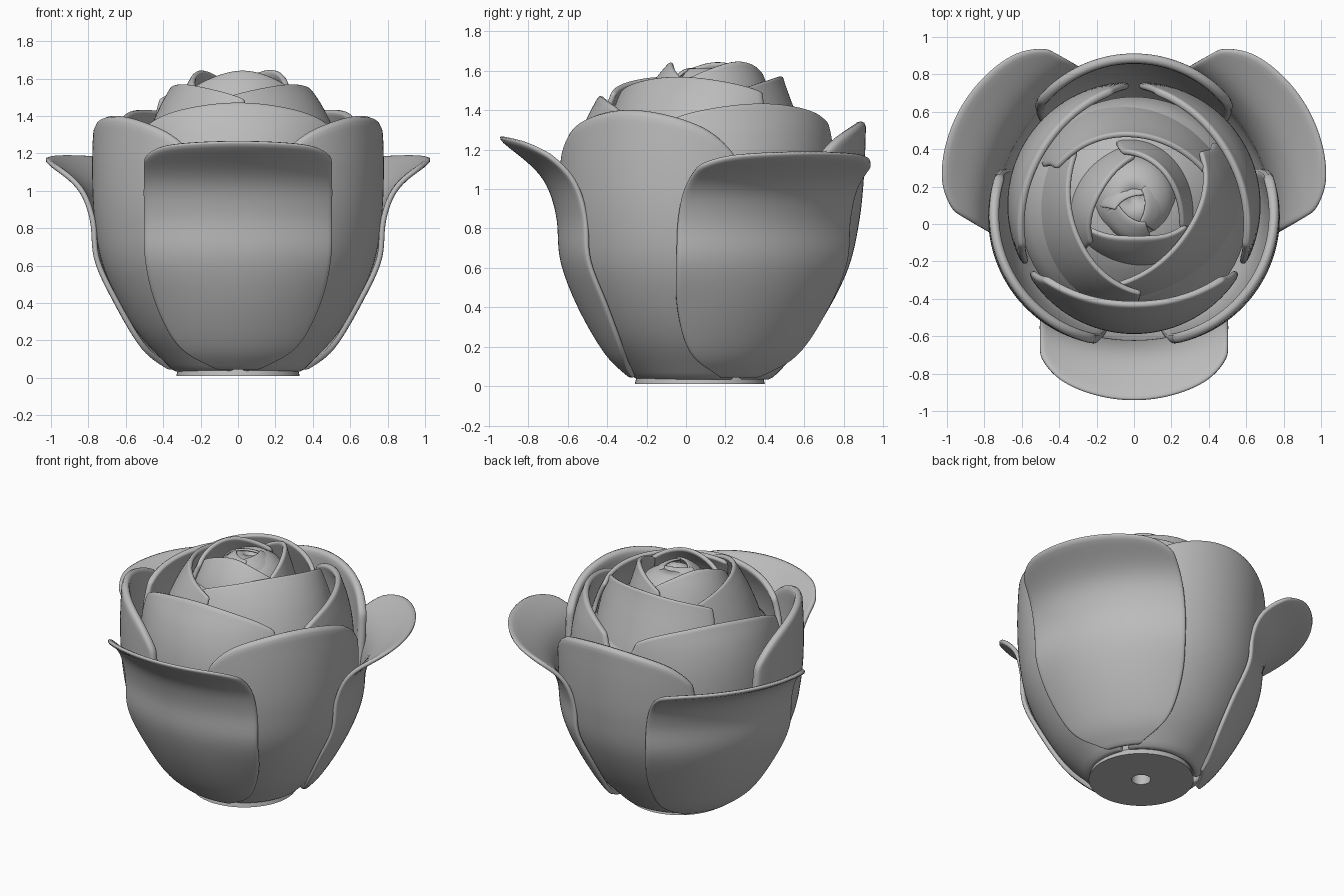
import bpy, bmesh, math
from mathutils import Matrix, Vector

if "Cube" in bpy.data.objects:
    bpy.data.objects.remove(bpy.data.objects["Cube"], do_unlink=True)

CENTRE_Y = 0.09

grey = bpy.data.materials.new("petal grey")
grey.use_nodes = True
COLOUR = (0.5, 0.5, 0.5, 1)
grey.diffuse_color = COLOUR
grey.node_tree.nodes["Principled BSDF"].inputs["Base Color"].default_value = COLOUR


def finish(bm, name):
    bmesh.ops.recalc_face_normals(bm, faces=bm.faces)
    for f in bm.faces:
        f.smooth = True
    mesh = bpy.data.meshes.new(name)
    bm.to_mesh(mesh)
    bm.free()
    mesh.materials.append(grey)
    ob = bpy.data.objects.new(name, mesh)
    bpy.context.scene.collection.objects.link(ob)
    return ob


def along(rows, t):
    """Smooth curve through the rows, t from 0 to 1."""
    p = [Vector(r) for r in rows]
    x = max(0, min(t, 1)) * (len(p) - 1)
    i = min(int(x), len(p) - 2)
    f = x - i
    b, c = p[i], p[i + 1]
    a = p[i - 1] if i else b * 2 - c
    d = p[i + 2] if i + 2 < len(p) else c * 2 - b
    return 0.5 * (2 * b + (c - a) * f + (2 * a - 5 * b + 4 * c - d) * f ** 2
                  + (3 * b - a - 3 * c + d) * f ** 3)


def petal(name, rows, angle, droop, corner, thick, spiral=0, lift=0, lean=0, cols=20, steps=24):
    """Rows run upward: radial distance, height, half width, cross-section radius."""
    bm = bmesh.new()
    grid = []
    for j in range(steps + 1):
        line = []
        for i in range(cols + 1):
            s = 2 * i / cols - 1
            s = math.copysign(1 - (1 - abs(s)) ** 1.3, s)
            t = j / steps * (1 - droop * s * s - corner * s ** 10)
            u, z, w, r = along(rows, t)
            v = w * s
            r = max(r, w * 1.06)
            u += spiral * s + lean * t ** 3 - r + math.sqrt(r * r - v * v)
            line.append(bm.verts.new((u, v, z + lift * t ** 3)))
        grid.append(line)
    for a, b in zip(grid, grid[1:]):
        for i in range(cols):
            bm.faces.new((a[i], a[i + 1], b[i + 1], b[i]))
    bm.transform(Matrix.Translation((0, CENTRE_Y, 0)) @ Matrix.Rotation(math.radians(angle), 4, 'Z'))
    ob = finish(bm, name)
    # Outward normals so the thickness grows inward
    mid = ob.data.polygons[len(ob.data.polygons) // 2 + cols // 2]
    outward = Vector((math.cos(math.radians(angle)), math.sin(math.radians(angle)), 0))
    if mid.normal.dot(outward) < 0:
        ob.data.flip_normals()
    solid = ob.modifiers.new("thickness", 'SOLIDIFY')
    solid.thickness = thick
    solid.offset = -1
    sub = ob.modifiers.new("rounding", 'SUBSURF')
    sub.levels = sub.render_levels = 1


def lathe(name, profile, y, sharp=False, segments=64):
    bm = bmesh.new()
    verts = [bm.verts.new((r, 0, z)) for r, z in profile]
    edges = [bm.edges.new(e) for e in zip(verts, verts[1:])]
    bmesh.ops.spin(bm, geom=verts + edges, cent=(0, 0, 0), axis=(0, 0, 1),
                   angle=math.tau, steps=segments, use_duplicate=False)
    bmesh.ops.remove_doubles(bm, verts=bm.verts, dist=0.0005)
    bm.transform(Matrix.Translation((0, y, 0)))
    ob = finish(bm, name)
    if sharp:
        bpy.context.view_layer.objects.active = ob
        ob.select_set(True)
        bpy.ops.object.shade_smooth_by_angle(angle=math.radians(35))
        ob.select_set(False)


# Heart of the flower, with a stem hole underneath
lathe("core", [(0, 0.3), (0.06, 0.3), (0.06, 0.01), (0.33, 0.01), (0.32, 0.05), (0.37, 0.15),
               (0.52, 0.4), (0.61, 0.7), (0.61, 1.05), (0.56, 1.18), (0.45, 1.31),
               (0.33, 1.41), (0.2, 1.5), (0, 1.52)], CENTRE_Y - 0.02, True)
lathe("bud", [(0.24, 1.35), (0.22, 1.48), (0.175, 1.55), (0.11, 1.59), (0.05, 1.6),
              (0.03, 1.57), (0, 1.56)], 0.14)

# Outer petals curling outward
outer = [(0.37, 0.035, 0.1, 0.5), (0.5, 0.16, 0.32, 0.65), (0.64, 0.4, 0.45, 0.8),
         (0.73, 0.64, 0.505, 1.0), (0.75, 0.87, 0.51, 1.0), (0.83, 1.07, 0.51, 1.0),
         (1.045, 1.255, 0.505, 1.05)]
for n, a, lift, lean in (("front", -90, 0, 0), ("back_left", 30, -0.08, 0.035),
                         ("back_right", 150, -0.08, 0.035)):
    petal("outer_petal_" + n, outer, a, 0.03, 0.05, 0.03, lift=lift, lean=lean)

# Upright petals between the outer ones
upright = [(0.33, 0.02, 0.28, 0.34), (0.55, 0.26, 0.44, 0.56), (0.72, 0.57, 0.52, 0.67),
           (0.78, 0.84, 0.54, 0.69), (0.795, 1.12, 0.53, 0.69), (0.785, 1.405, 0.5, 0.69)]
for n, a, lift, lean in (("back", 90, -0.06, 0.04), ("left", -30, 0, 0), ("right", 210, 0, 0)):
    petal("upright_petal_" + n, upright, a, 0.1, 0.08, 0.055, lift=lift, lean=lean)

# Inner petals leaning over the heart
inner = [(0.66, 0.6, 0.5, 0.66), (0.68, 0.9, 0.56, 0.66), (0.67, 1.12, 0.56, 0.66),
         (0.63, 1.29, 0.51, 0.68), (0.56, 1.44, 0.44, 0.72)]
for n, a, lift, lean in (("front", -90, 0.04, -0.03), ("left", 30, 0, 0.03), ("right", 150, 0, 0.03)):
    petal("inner_petal_" + n, inner, a, 0.12, 0.06, 0.04, lift=lift, lean=lean)

# Spiralling petals
spiral = [(0.58, 1.0, 0.5, 0.56), (0.53, 1.2, 0.5, 0.54), (0.47, 1.36, 0.46, 0.52),
          (0.41, 1.48, 0.43, 0.5), (0.35, 1.575, 0.39, 0.48)]
for n, a, lean, turn in (("back", 90, 0.05, 0.03), ("left", -24, -0.03, 0.06), ("right", 210, 0, 0.04)):
    petal("spiral_petal_" + n, spiral, a, 0.17, 0.05, 0.03, spiral=turn, lean=lean)

# Small petals hugging the bud
heart = [(0.36, 1.25, 0.33, 0.37), (0.32, 1.42, 0.31, 0.36), (0.27, 1.54, 0.27, 0.32),
         (0.2, 1.65, 0.22, 0.28)]
for n, a, lean in (("front", -82, -0.03), ("left", 45, 0.06), ("right", 160, 0.01)):
    petal("heart_petal_" + n, heart, a, 0.26, 0.05, 0.03, spiral=0.03, lean=lean, steps=14)

# Tiny folded leaves swirling on the bud
fold = [(0.19, 1.45, 0.15, 0.18), (0.17, 1.54, 0.14, 0.17), (0.1, 1.6, 0.1, 0.13), (0.06, 1.615, 0.08, 0.1)]
for k in range(3):
    petal("bud_fold_%d" % (k + 1), fold, 10 + 120 * k, 0.1, 0.06, 0.015, spiral=0.02, cols=12, steps=8)
